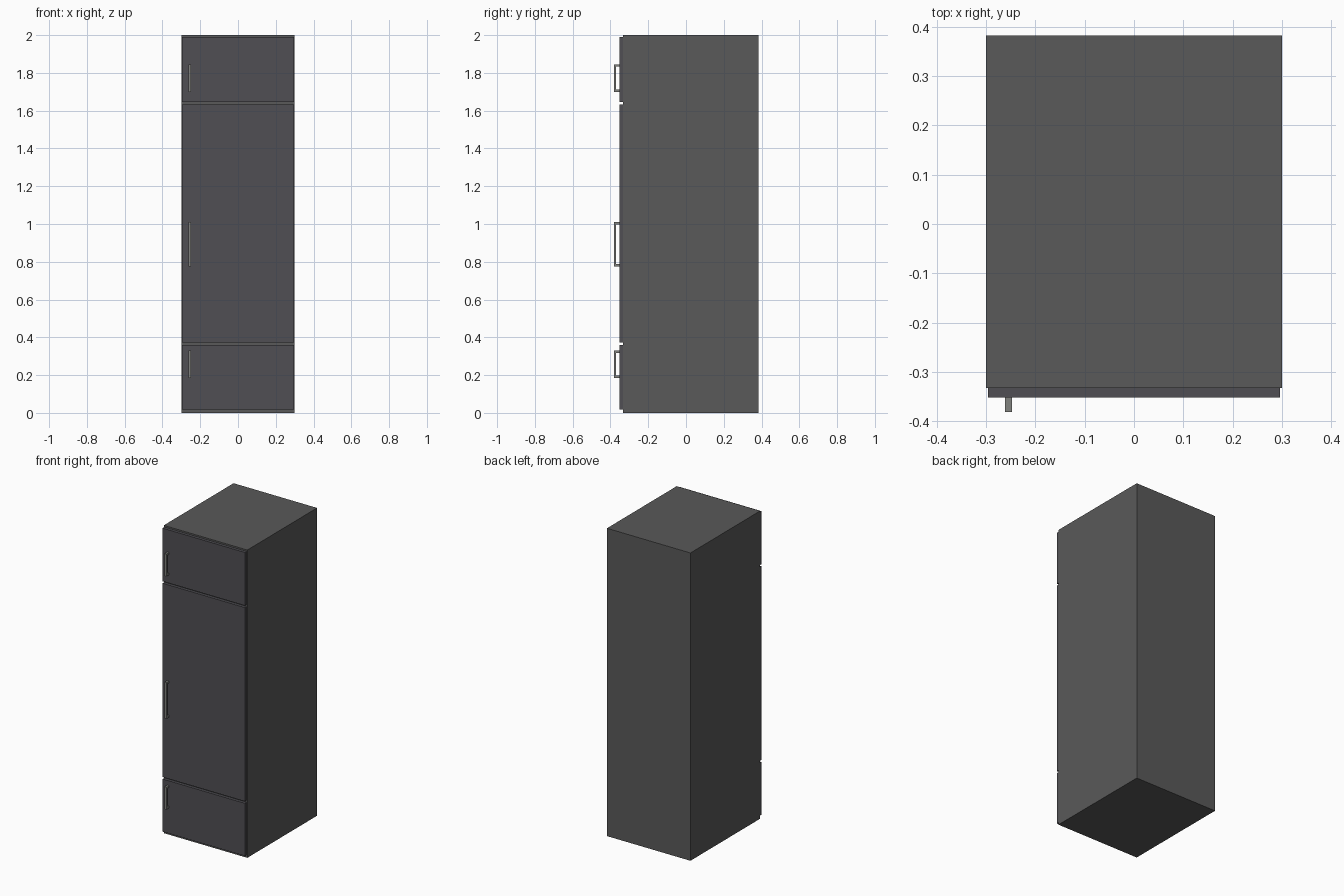
import bpy, bmesh
from mathutils import Vector

if "Cube" in bpy.data.objects:
    bpy.data.objects.remove(bpy.data.objects["Cube"])


def material(name, rgb):
    m = bpy.data.materials.new(name)
    m.diffuse_color = (*rgb, 1)
    m.use_nodes = True
    m.node_tree.nodes["Principled BSDF"].inputs["Base Color"].default_value = m.diffuse_color
    return m


def finish(bm, name, mat):
    bmesh.ops.recalc_face_normals(bm, faces=bm.faces)
    me = bpy.data.meshes.new(name)
    bm.to_mesh(me)
    bm.free()
    me.materials.append(mat)
    ob = bpy.data.objects.new(name, me)
    bpy.context.collection.objects.link(ob)
    return ob


def box(name, lo, hi, mat):
    lo, hi = Vector(lo), Vector(hi)
    bm = bmesh.new()
    bmesh.ops.create_cube(bm, size=1)
    bmesh.ops.scale(bm, vec=hi - lo, verts=bm.verts)
    bmesh.ops.translate(bm, vec=(lo + hi) / 2, verts=bm.verts)
    return finish(bm, name, mat)


def handle(name, z0, z1, mat):
    # U-shaped side profile extruded across the handle width
    t, back, front = 0.012, -0.352, -0.382
    profile = [(back, z0), (front, z0), (front, z1), (back, z1),
               (back, z1 - t), (front + t, z1 - t), (front + t, z0 + t), (back, z0 + t)]
    bm = bmesh.new()
    face = bm.faces.new([bm.verts.new((-0.262, y, z)) for y, z in profile])
    ext = bmesh.ops.extrude_face_region(bm, geom=[face])["geom"]
    verts = [g for g in ext if isinstance(g, bmesh.types.BMVert)]
    bmesh.ops.translate(bm, vec=(0.014, 0, 0), verts=verts)
    return finish(bm, name, mat)


body_mat = material("dark_grey", (0.10, 0.10, 0.10))
door_mat = material("door_grey", (0.08, 0.078, 0.088))
handle_mat = material("handle_grey", (0.22, 0.225, 0.21))

# Cabinet body
box("cabinet_body", (-0.3, -0.333, 0), (0.3, 0.383, 2), body_mat)

# Doors with their handles: name, door z range, handle z range
for part, d0, d1, h0, h1 in (("lower", 0.018, 0.36, 0.185, 0.33),
                             ("middle", 0.373, 1.632, 0.775, 1.01),
                             ("upper", 1.645, 1.99, 1.70, 1.845)):
    box(part + "_door", (-0.296, -0.352, d0), (0.296, -0.333, d1), door_mat)
    handle(part + "_handle", h0, h1, handle_mat)
